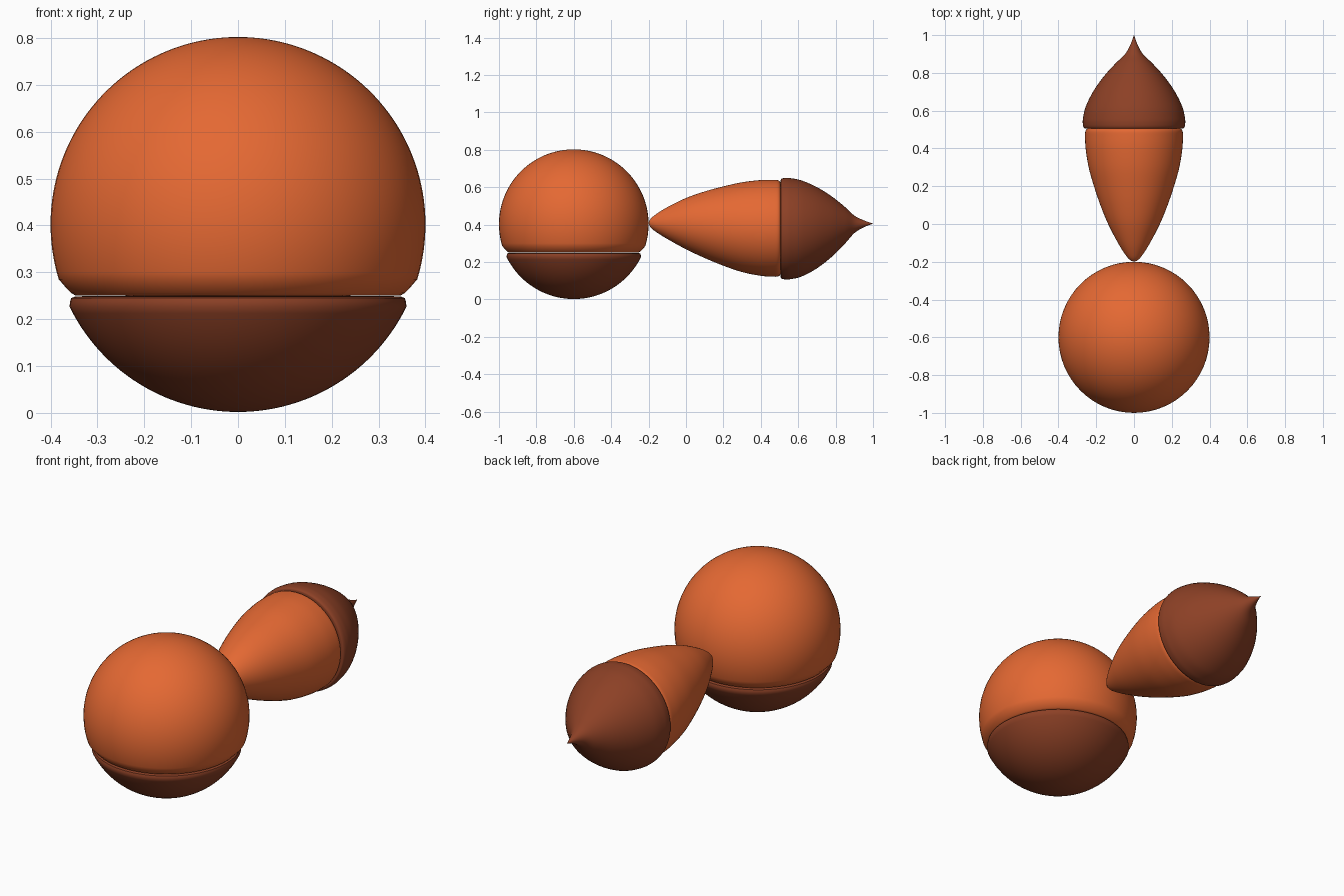
import bpy, bmesh, math
from mathutils import Vector

default = bpy.data.objects.get("Cube")
if default:
    bpy.data.objects.remove(default)

SIDES = 64
BALL_CENTRE = Vector((0, -0.6, 0.402))
BALL_RADIUS = 0.4


def make_material(name, colour):
    mat = bpy.data.materials.new(name)
    mat.use_nodes = True
    mat.diffuse_color = colour
    mat.node_tree.nodes["Principled BSDF"].inputs["Base Color"].default_value = colour
    return mat


orange = make_material("orange", (0.78, 0.14, 0.033, 1))
brown = make_material("dark_brown", (0.265, 0.052, 0.019, 1))


def smooth_path(points, steps=6):
    """Catmull-Rom curve through a few profile points."""
    pts = [Vector(p) for p in points]
    result = []
    for i in range(len(pts) - 1):
        a, b, c, d = pts[max(i - 1, 0)], pts[i], pts[i + 1], pts[min(i + 2, len(pts) - 1)]
        for s in range(steps):
            t = s / steps
            result.append(0.5 * (2 * b + (c - a) * t + (2 * a - 5 * b + 4 * c - d) * t ** 2
                                 + (3 * b - a - 3 * c + d) * t ** 3))
    return result + [pts[-1]]


def loft(name, rings, place, mat):
    """Skin round rings (position, radius, offset) along an axis and close both ends."""
    bm = bmesh.new()
    loops = []
    for ring in rings:
        pos, radius, offset = ring
        radius = max(radius, 0.0005)
        loops.append([bm.verts.new(place(pos, radius * math.cos(a), radius * math.sin(a), offset))
                      for a in (math.tau * k / SIDES for k in range(SIDES))])
    for low, high in zip(loops, loops[1:]):
        for k in range(SIDES):
            n = (k + 1) % SIDES
            bm.faces.new((low[k], low[n], high[n], high[k]))
    bm.faces.new(loops[0])
    bm.faces.new(loops[-1])
    bmesh.ops.recalc_face_normals(bm, faces=bm.faces)
    mesh = bpy.data.meshes.new(name)
    bm.to_mesh(mesh)
    bm.free()
    mesh.materials.append(mat)
    obj = bpy.data.objects.new(name, mesh)
    bpy.context.collection.objects.link(obj)
    bpy.ops.object.select_all(action="DESELECT")
    obj.select_set(True)
    bpy.context.view_layer.objects.active = obj
    bpy.ops.object.shade_smooth_by_angle(angle=math.radians(50))
    return obj


def upright(pos, u, v, offset):
    return BALL_CENTRE + Vector((u, v, pos))


def lengthwise(pos, u, v, offset):
    return Vector((u, pos, v + offset))


def ball_arc(start, end, count):
    """Part of the ball outline, with latitudes in degrees."""
    arc = []
    for i in range(count + 1):
        a = math.radians(start + (end - start) * i / count)
        arc.append((BALL_RADIUS * math.sin(a), BALL_RADIUS * math.cos(a), 0))
    return arc


# Ball: large upper part with a rounded lip, and a dark bottom bowl
lip = [(-0.152, 0.33, 0), (-0.152, 0.346, 0), (-0.146, 0.356, 0), (-0.135, 0.367, 0)]
loft("ball_upper", lip + ball_arc(-17, 90, 48), upright, orange)
rim = [(-0.164, 0.358, 0), (-0.157, 0.356, 0), (-0.154, 0.348, 0), (-0.153, 0.33, 0)]
loft("ball_bottom", ball_arc(-90, -26, 28) + rim, upright, brown)

# Tail: tapered body meeting the ball at its narrow end
body = [(-0.2, 0, 0.408), (-0.192, 0.019, 0.408), (-0.165, 0.044, 0.408), (-0.1, 0.085, 0.408),
        (0, 0.137, 0.405), (0.1, 0.178, 0.399), (0.2, 0.212, 0.392), (0.3, 0.24, 0.386),
        (0.4, 0.256, 0.382), (0.47, 0.259, 0.38), (0.495, 0.256, 0.38), (0.505, 0.246, 0.38)]
loft("tail_body", smooth_path(body), lengthwise, orange)

# Tail cap: slightly wider than the body, drawn out to a point
cap = [(0.506, 0.23, 0.378), (0.506, 0.258, 0.378), (0.512, 0.267, 0.378), (0.53, 0.271, 0.378),
       (0.56, 0.27, 0.378), (0.62, 0.256, 0.379), (0.7, 0.217, 0.383), (0.78, 0.161, 0.389),
       (0.85, 0.098, 0.396), (0.9, 0.047, 0.401), (0.95, 0.019, 0.404), (1.0, 0, 0.405)]
loft("tail_cap", smooth_path(cap), lengthwise, brown)
